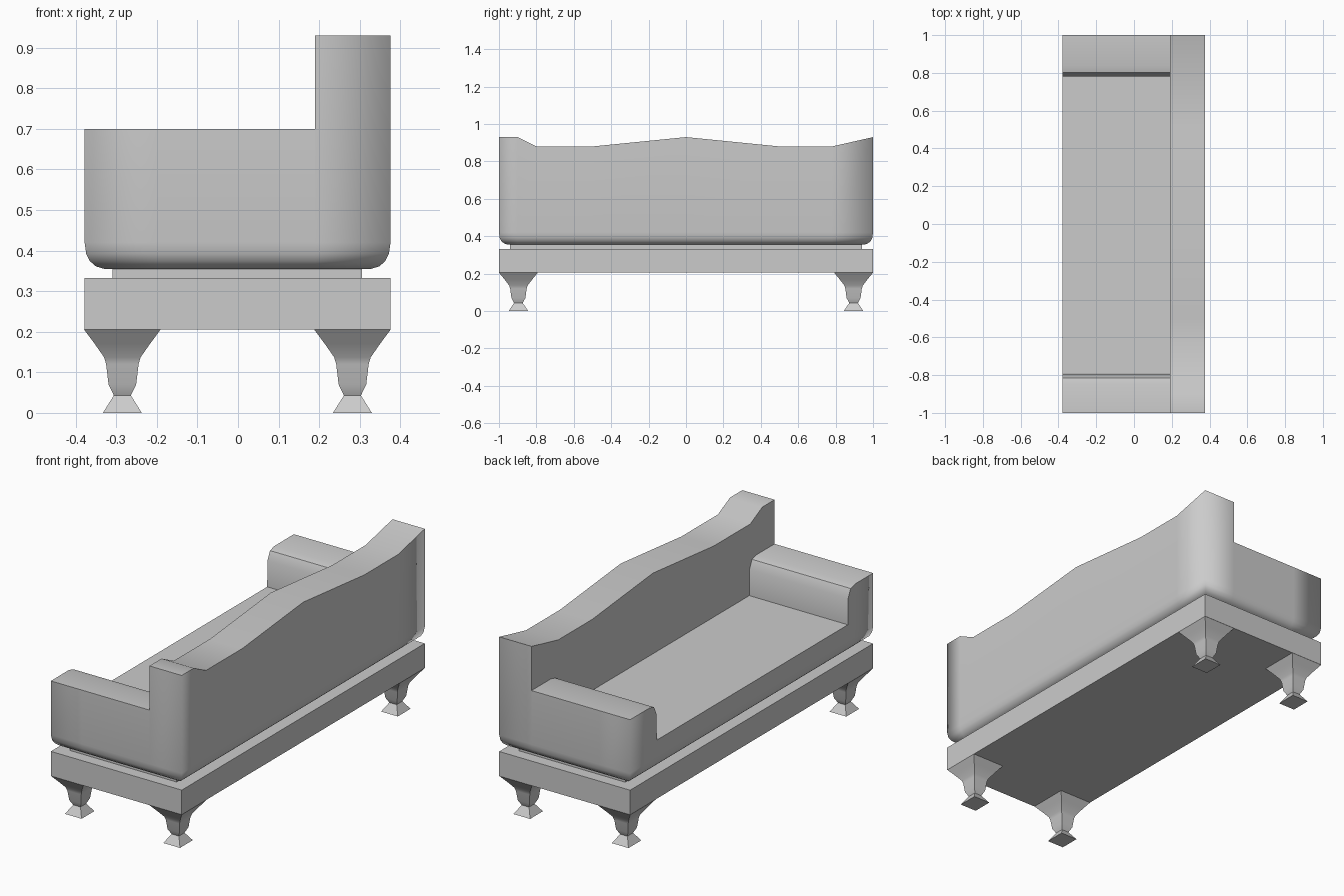
import bpy, bmesh, math

if "Cube" in bpy.data.objects:
    bpy.data.objects.remove(bpy.data.objects["Cube"])

X0, XB, X1 = -0.378, 0.19, 0.376   # front edge, backrest front, rear
SEAT, ARM = 0.51, 0.70


def finish(bm, name):
    bmesh.ops.remove_doubles(bm, verts=bm.verts, dist=1e-5)
    bmesh.ops.recalc_face_normals(bm, faces=bm.faces)
    me = bpy.data.meshes.new(name)
    bm.to_mesh(me)
    bm.free()
    ob = bpy.data.objects.new(name, me)
    bpy.context.collection.objects.link(ob)
    return ob


def strip(bm, a, b, closed=False):
    """Quads between two matching point rows; vertical steps share a foot."""
    n = len(a)
    for i in range(n if closed else n - 1):
        j = (i + 1) % n
        if a[i] == a[j]:
            continue
        bm.faces.new([bm.verts.new(p) for p in (a[i], a[j], b[j], b[i])])


def box(name, x0, x1, y, z0, z1):
    bm = bmesh.new()
    bmesh.ops.create_cube(bm, size=1)
    for v in bm.verts:
        v.co = (x0 if v.co.x < 0 else x1, 2 * y * v.co.y, z0 if v.co.z < 0 else z1)
    return finish(bm, name)


# Base frame and recessed plinth
box("base_frame", X0, X1, 1.0, 0.205, 0.333)
box("plinth", -0.309, 0.305, 0.94, 0.333, 0.357)

# Upholstered body: outline of the backrest crest and of arms plus seat
crest = [(-1, .93), (-.9, .93), (-.8, .88), (-.5, .88), (0, .93),
         (.5, .88), (.78, .88), (1, .93)]
arm = [(1, ARM), (.84, ARM), (.803, .69), (.782, .645), (.78, SEAT)]
front = arm + [(-y - (0.012 if y < 1 else 0), z) for y, z in reversed(arm)]

# Perimeter with a top height for each point
rim = [(X1, y, z) for y, z in crest]
rim += [(XB, 1, .93), (XB, 1, ARM), (-.2, 1, ARM)]
rim += [(X0, y, z) for y, z in front]
rim += [(-.2, -1, ARM), (XB, -1, ARM), (XB, -1, .93)]


def ring(d, z):
    return [(min(max(x, X0 + d), X1 - d), min(max(y, d - 1), 1 - d), z) for x, y, _ in rim]


bm = bmesh.new()
rings = [ring(d, z) for d, z in
         [(.048, .355), (.028, .361), (.013, .374), (.004, .392), (0, .42)]]
for a, b in zip(rings, rings[1:] + [rim]):
    strip(bm, a, b, True)
# underside
d = .048
bm.faces.new([bm.verts.new((x, y, .355)) for x, y in
              ((X0 + d, d - 1), (X0 + d, 1 - d), (X1 - d, 1 - d), (X1 - d, d - 1))])
# crest top, backrest front, arm tops with seat
back_edge = [(XB, y, z) for y, z in crest]
strip(bm, [(X1, y, z) for y, z in crest], back_edge)
strip(bm, [(XB, y, SEAT) for y, z in crest], back_edge)
for (y0, z0), (y1, z1) in zip(front, front[1:]):
    bm.faces.new([bm.verts.new(p) for p in
                  ((X0, y0, z0), (X0, y1, z1), (XB, y1, z1), (XB, y0, z0))])
bmesh.ops.remove_doubles(bm, verts=bm.verts, dist=1e-5)
bmesh.ops.recalc_face_normals(bm, faces=bm.faces)
# smooth shading, kept soft around the upright outer corners
for f in bm.faces:
    f.smooth = True
for e in bm.edges:
    corner = all(abs(abs(v.co.y) - 1) < .05 and min(abs(v.co.x - X0), abs(v.co.x - X1)) < .05
                 for v in e.verts)
    if not corner and e.calc_face_angle(0) > math.radians(32):
        e.smooth = False
finish(bm, "sofa_body")

# Square tapered legs with flared feet: (half width, height)
profile = [(.094, .205), (.068, .17), (.045, .137), (.040, .12), (.034, .07),
           (.021, .043), (.048, 0)]
for end, cx in (("front", -.285), ("rear", .282)):
    for side, cy in (("left", -.896), ("right", .896)):
        bm = bmesh.new()
        rows = [[(cx + sx * w, cy + sy * w * 1.1, z) for sx, sy in
                 ((-1, -1), (1, -1), (1, 1), (-1, 1))] for w, z in profile]
        for a, b in zip(rows, rows[1:]):
            strip(bm, a, b, True)
        for r in (rows[0], rows[-1]):
            bm.faces.new([bm.verts.new(p) for p in r])
        leg = finish(bm, f"{end}_leg_{side}")
        bpy.ops.object.select_all(action='DESELECT')
        leg.select_set(True)
        bpy.context.view_layer.objects.active = leg
        bpy.ops.object.shade_smooth_by_angle(angle=math.radians(32))
